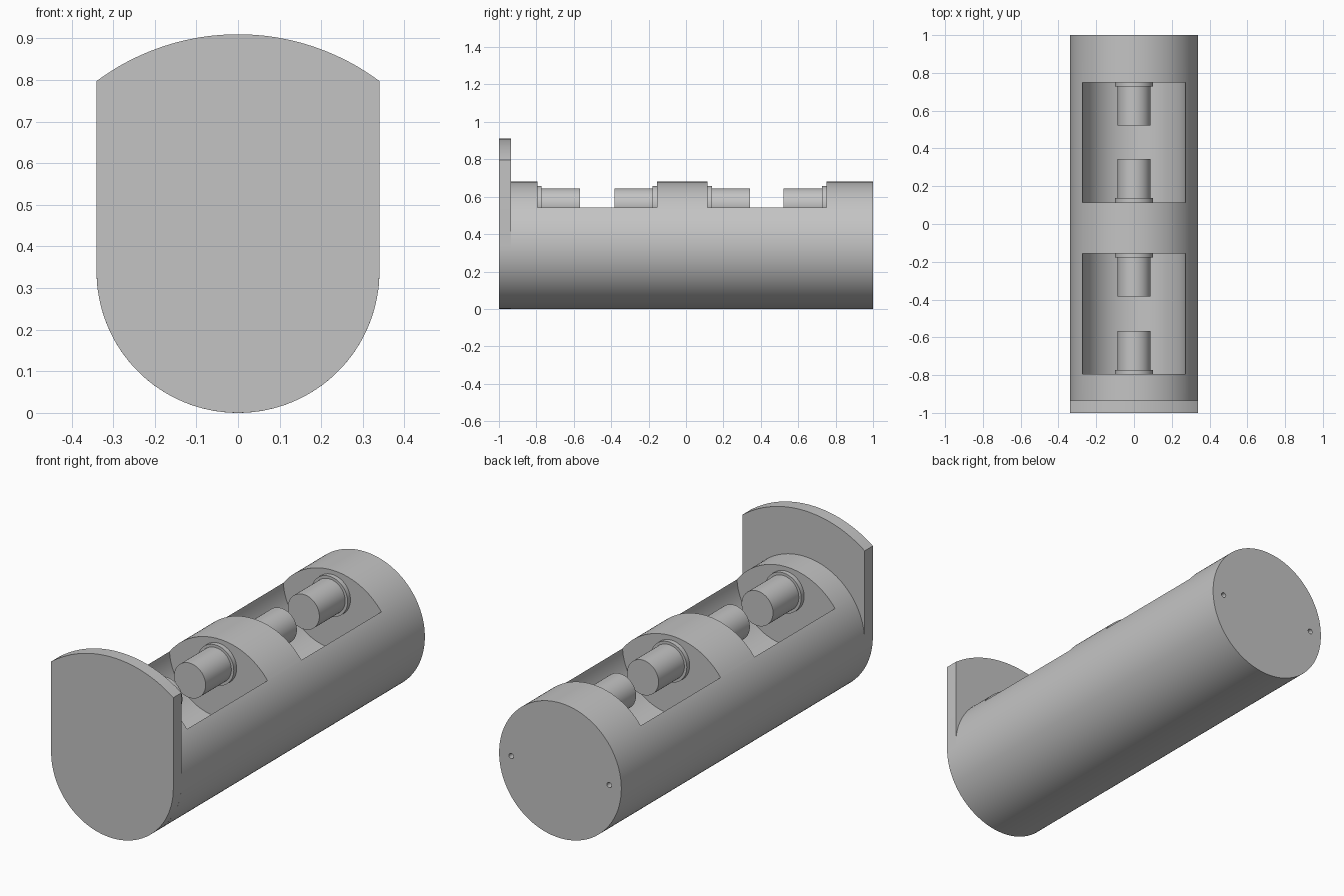
import bpy, bmesh, math
from mathutils import Matrix, Vector

default = bpy.data.objects.get("Cube")
if default:
    bpy.data.objects.remove(default)

R = 0.34            # body radius, also the height of its axis
PIN_Z = 0.5575      # shared axis of pins and pockets
POCKET_R = 0.273
PLATE_BACK, CAP_FRONT = -0.935, 0.89
POCKETS = [(-0.795, -0.155), (0.115, 0.75)]

grey = bpy.data.materials.new("plain grey")
grey.use_nodes = True
colour = (0.55, 0.55, 0.55, 1)
grey.diffuse_color = colour
grey.node_tree.nodes["Principled BSDF"].inputs["Base Color"].default_value = colour


def finish(name, bm):
    """Turn a bmesh into a named grey object."""
    bmesh.ops.recalc_face_normals(bm, faces=bm.faces)
    mesh = bpy.data.meshes.new(name)
    bm.to_mesh(mesh)
    bm.free()
    obj = bpy.data.objects.new(name, mesh)
    bpy.context.collection.objects.link(obj)
    mesh.materials.append(grey)
    return obj


def cylinder(name, radius, y0, y1, x=0, z=R, sides=128):
    """Cylinder lying along y."""
    bm = bmesh.new()
    place = Matrix.Translation((x, (y0 + y1) / 2, z)) @ Matrix.Rotation(math.pi / 2, 4, "X")
    bmesh.ops.create_cone(bm, cap_ends=True, segments=sides, radius1=radius,
                          radius2=radius, depth=abs(y1 - y0), matrix=place)
    return finish(name, bm)


def activate(obj):
    bpy.ops.object.select_all(action="DESELECT")
    obj.select_set(True)
    bpy.context.view_layer.objects.active = obj


def smooth(obj):
    activate(obj)
    bpy.ops.object.shade_smooth_by_angle(angle=math.radians(30))


def cut(obj, cutter):
    """Subtract the cutter and discard it."""
    cutter.hide_render = True
    mod = obj.modifiers.new("cut", "BOOLEAN")
    mod.operation, mod.solver, mod.object = "DIFFERENCE", "EXACT", cutter
    activate(obj)
    bpy.ops.object.modifier_apply(modifier=mod.name)
    bpy.data.objects.remove(cutter)


# Main body with two round-bottomed pockets
body = cylinder("body", R, PLATE_BACK, CAP_FRONT)
for y0, y1 in POCKETS:
    cut(body, cylinder("pocket_cutter", POCKET_R, y0, y1, z=PIN_Z))
smooth(body)

# Rear cap with two small holes
cap = cylinder("rear_cap", R, CAP_FRONT, 1)
for x in (-0.273, 0.273):
    cut(cap, cylinder("hole_cutter", 0.013, 0.9, 1.05, x=x, sides=24))
smooth(cap)

# Front plate: half-round bottom, straight sides, shallow arched top
top_r = 0.57
half = math.asin(R / top_r)
steps = 48
profile = [(R * math.cos(a), R + R * math.sin(a))
           for a in (math.pi * (1 + i / steps) for i in range(steps + 1))]
profile += [(top_r * math.sin(a), R + top_r * math.cos(a))
            for a in (half * (1 - 2 * i / steps) for i in range(steps + 1))]
bm = bmesh.new()
face = bm.faces.new([bm.verts.new((x, -1, z)) for x, z in profile])
extruded = bmesh.ops.extrude_face_region(bm, geom=[face], use_keep_orig=True)
bmesh.ops.translate(bm, vec=Vector((0, 1 + PLATE_BACK, 0)),
                    verts=[v for v in extruded["geom"] if isinstance(v, bmesh.types.BMVert)])
smooth(finish("front_plate", bm))

# A flanged pin on each end wall of both pockets
for where, (y0, y1) in zip(("front", "rear"), POCKETS):
    for end, wall, way in (("front", y0, 1), ("rear", y1, -1)):
        name = f"{where}_pocket_{end}"
        smooth(cylinder(name + "_pin", 0.0875, wall, wall + way * 0.228, z=PIN_Z, sides=64))
        smooth(cylinder(name + "_flange", 0.101, wall, wall + way * 0.023, z=PIN_Z, sides=64))
